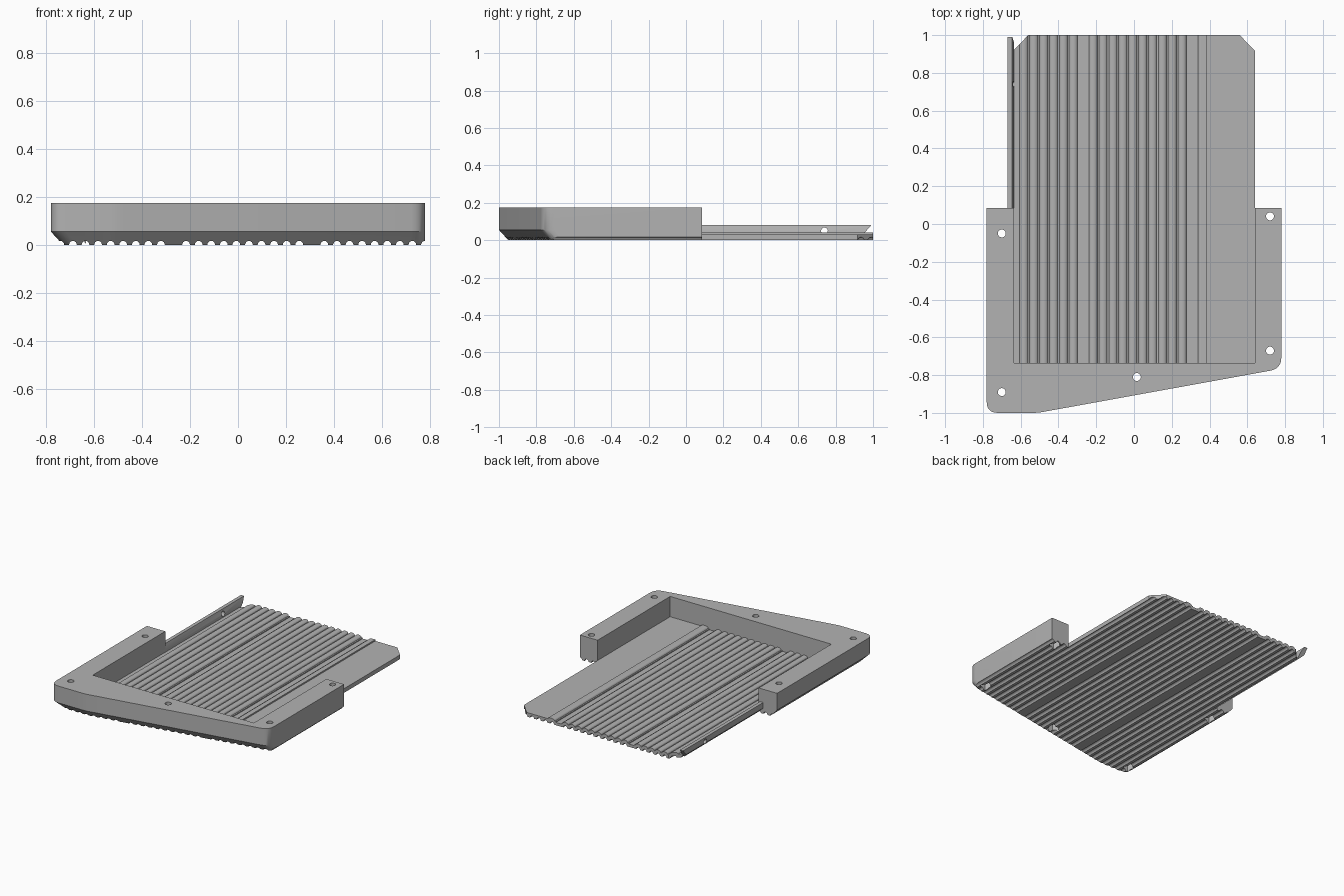
import bpy, bmesh, math
from mathutils import Vector

if "Cube" in bpy.data.objects:
    bpy.data.objects.remove(bpy.data.objects["Cube"])

gray = bpy.data.materials.new("plain gray")
gray.use_nodes = True
gray.diffuse_color = (0.45, 0.45, 0.45, 1)
gray.node_tree.nodes["Principled BSDF"].inputs["Base Color"].default_value = (0.45, 0.45, 0.45, 1)

PITCH = 0.0524
FIRST = -0.688
GAPS = (8, 19)                      # ribs replaced by channels
RIBS = [FIRST + PITCH * i for i in range(-1, 29) if i not in GAPS]
BACK = 0.085                        # rear end of the frame
IN_L, IN_R, IN_F = -0.635, 0.64, -0.735


def loft(name, rings):
    """Solid through matching rings of points, capped at both ends."""
    bm = bmesh.new()
    loops = [[bm.verts.new(p) for p in ring] for ring in rings]
    n = len(loops[0])
    for a, b in zip(loops, loops[1:]):
        for i in range(n):
            j = (i + 1) % n
            bm.faces.new((a[i], a[j], b[j], b[i]))
    bm.faces.new(loops[0])
    bm.faces.new(loops[-1])
    bmesh.ops.recalc_face_normals(bm, faces=bm.faces)
    mesh = bpy.data.meshes.new(name)
    bm.to_mesh(mesh)
    bm.free()
    ob = bpy.data.objects.new(name, mesh)
    bpy.context.collection.objects.link(ob)
    mesh.materials.append(gray)
    return ob


def prism_z(name, pts, z0, z1):
    return loft(name, [[(x, y, z) for x, y in pts] for z in (z0, z1)])


def prism_y(name, pts, y0, y1):
    return loft(name, [[(x, y, z) for x, z in pts] for y in (y0, y1)])


def circle(cx, cy, r, n):
    return [(cx + r * math.cos(2 * math.pi * i / n), cy + r * math.sin(2 * math.pi * i / n))
            for i in range(n)]


def rounded(corners):
    """Polygon whose corners (x, y, radius) are rounded by a quadratic arc."""
    out = []
    for i, (x, y, r) in enumerate(corners):
        p = Vector((x, y))
        if not r:
            out.append((x, y))
            continue
        a = p + (Vector(corners[i - 1][:2]) - p).normalized() * r
        b = p + (Vector(corners[(i + 1) % len(corners)][:2]) - p).normalized() * r
        for k in range(7):
            t = k / 6
            out.append(tuple(a * (1 - t) ** 2 + p * 2 * t * (1 - t) + b * t * t))
    return out


def join(name, obs):
    bpy.ops.object.select_all(action='DESELECT')
    for o in obs:
        o.select_set(True)
    bpy.context.view_layer.objects.active = obs[0]
    bpy.ops.object.join()
    obs[0].name = name
    return obs[0]


def boolean(ob, cutter, op='DIFFERENCE'):
    m = ob.modifiers.new("cut", 'BOOLEAN')
    m.object, m.operation, m.solver = cutter, op, 'EXACT'
    bpy.context.view_layer.objects.active = ob
    bpy.ops.object.modifier_apply(modifier="cut")


# Helper: round grooves along the whole underside
grooves = join("groove_cutters", [prism_y("groove", circle(x, 0, 0.016, 16), -1.2, 1.2) for x in RIBS])


# Frame: rounded outline, bevelled below at the front and right side
def outline(o):
    return rounded([(-0.78 + o, BACK, 0), (-0.78 + o, -1 + o, 0.06), (-0.51, -1 + o, 0.03),
                    (0.78, -0.766 + o, 0.06), (0.78, BACK, 0)])


frame = loft("frame", [[(x, y, z) for x, y in outline(o)]
                       for o, z in ((0.05, 0), (0, 0.055), (0, 0.175))])
opening = prism_z("opening_cutter", [(IN_L, IN_F), (IN_R, IN_F), (IN_R, 0.5), (IN_L, 0.5)], -0.1, 0.4)
boolean(frame, opening)

# Screw holes with hexagonal pockets below
holes = [(-0.7, -0.05), (-0.7, -0.89), (0.015, -0.81), (0.72, -0.67), (0.72, 0.04)]
screws = join("screw_cutters", [prism_z("screw", circle(x, y, 0.021, 20), 0.03, 0.4) for x, y in holes])
pockets = join("pocket_cutters", [prism_z("pocket", circle(x, y, 0.04, 6), -0.1, 0.06) for x, y in holes])
for cutter in (grooves, screws, pockets):
    boolean(frame, cutter)

# Floor plate: flat strip on the left, round ribs and two channels elsewhere
LOW, HIGH, EDGE = 0.026, 0.04, 0.386
top = [(IN_L - 0.001, LOW)]
for i in range(1, 29):
    x = FIRST + PITCH * i
    if x + 0.024 > EDGE:
        break
    if i in GAPS:
        top += [(x - 0.021, LOW), (x - 0.021, 0.02), (x + 0.021, 0.02), (x + 0.021, LOW)]
    elif x - 0.024 > IN_L:
        top += [(x - 0.022 * math.cos(a), LOW + (HIGH - LOW) * math.sin(a))
                for a in [math.pi * k / 8 for k in range(9)]]
top += [(EDGE - 0.03, HIGH), (EDGE, HIGH), (EDGE, 0.03), (IN_R, 0.03)]
plate = prism_y("floor_plate", [(IN_L - 0.001, 0)] + top + [(IN_R, 0)], IN_F - 0.001, 1.0)
boolean(plate, grooves)
corners = prism_z("corner_cutter", [(-0.7, -1.1), (0.7, -1.1), (0.7, 0.855), (0.555, 1.005),
                                    (-0.555, 1.005), (-0.7, 0.855)], -0.1, 0.2)
boolean(plate, corners, 'INTERSECT')

# Side rail with undercut rear end and a cross hole
section = [(-0.634, 0.005), (-0.67, 0.04), (-0.67, 0.08), (-0.645, 0.08), (-0.634, 0.045)]
rail = loft("side_rail", [[(x, BACK - 0.02, z) for x, z in section],
                          [(x, 0.92 + 0.875 * z, z) for x, z in section]])
pin = loft("pin_cutter", [[(x, y, z) for y, z in circle(0.74, 0.05, 0.018, 16)] for x in (-0.8, -0.6)])
boolean(rail, pin)

for cutter in (grooves, opening, screws, pockets, corners, pin):
    bpy.data.objects.remove(cutter)

for ob in (frame, plate, rail):
    bpy.ops.object.select_all(action='DESELECT')
    ob.select_set(True)
    bpy.context.view_layer.objects.active = ob
    bpy.ops.object.shade_smooth_by_angle(angle=math.radians(30))
